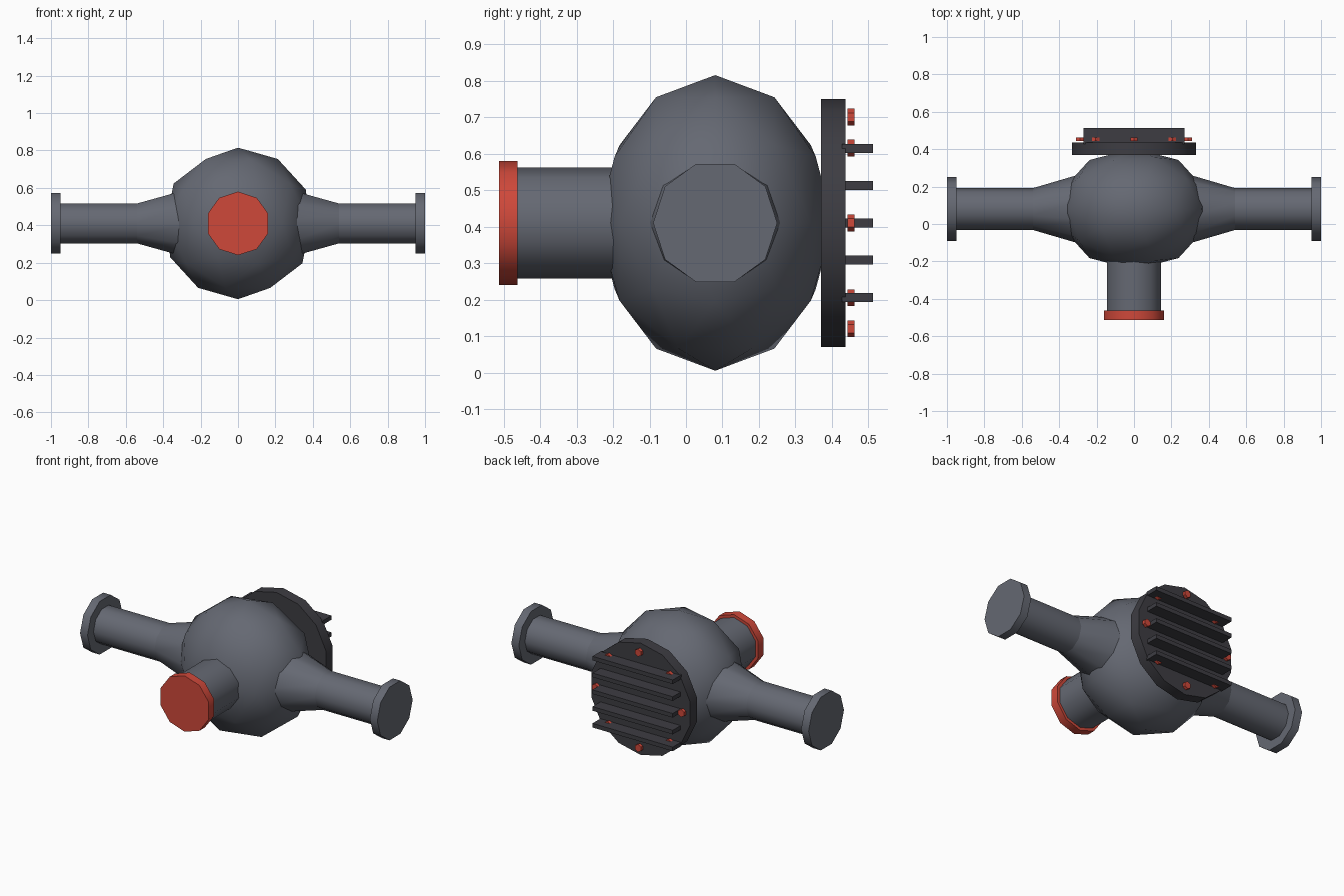
import bpy
from math import pi, sin, cos, radians

if "Cube" in bpy.data.objects:
    bpy.data.objects.remove(bpy.data.objects["Cube"])

CY, CZ = 0.08, 0.41  # housing centre


def material(name, rgb):
    m = bpy.data.materials.new(name)
    m.use_nodes = True
    m.diffuse_color = (*rgb, 1)
    m.node_tree.nodes["Principled BSDF"].inputs["Base Color"].default_value = (*rgb, 1)
    return m


GREY = material("housing grey", (0.13, 0.14, 0.17))
DARK = material("cover charcoal", (0.047, 0.046, 0.055))
RED = material("flange red", (0.62, 0.065, 0.042))


def finish(name, mat, smooth=True):
    ob = bpy.context.object
    ob.name = name
    ob.data.materials.append(mat)
    if smooth:
        bpy.ops.object.shade_smooth_by_angle(angle=radians(40))
    return ob


def along_x(name, side, x0, x1, r0, r1, mat):
    """Ten-sided tube or cone running outwards on one side."""
    bpy.ops.mesh.primitive_cone_add(
        vertices=10, radius1=r0, radius2=r1, depth=x1 - x0,
        location=(side * (x0 + x1) / 2, CY, CZ), rotation=(0, side * pi / 2, 0))
    finish(name, mat)


def along_y(name, sides, y0, y1, r, mat, x=0, z=CZ):
    """Cylinder running front to back."""
    bpy.ops.mesh.primitive_cylinder_add(
        vertices=sides, radius=r, depth=y1 - y0,
        location=(x, (y0 + y1) / 2, z), rotation=(pi / 2, 0, 0))
    finish(name, mat)


# Central housing
bpy.ops.mesh.primitive_ico_sphere_add(subdivisions=2, radius=0.405, location=(0, CY, CZ))
bpy.context.object.scale = (1, 0.8, 1)
bpy.ops.object.transform_apply(location=False, rotation=False, scale=True)
finish("housing", GREY)

# Axle tubes with tapered roots and end flanges
for side, label in ((1, "left"), (-1, "right")):
    along_x(label + "_taper", side, 0.24, 0.54, 0.2, 0.112, GREY)
    along_x(label + "_axle_tube", side, 0.54, 0.96, 0.112, 0.112, GREY)
    along_x(label + "_end_flange", side, 0.95, 1.0, 0.17, 0.17, GREY)

# Input neck at the front
along_y("input_neck", 10, -0.47, -0.1, 0.152, GREY)
along_y("input_flange", 10, -0.513, -0.462, 0.17, RED)

# Rear cover with cooling fins
along_y("rear_cover", 14, 0.37, 0.437, 0.34, DARK)
for i in range(-2, 3):
    bpy.ops.mesh.primitive_cube_add(size=1, location=(0, 0.47, CZ + i * 0.102))
    bpy.context.object.scale = (0.54, 0.086, 0.025)
    finish("cooling_fin", DARK, smooth=False)

# Ring of cover bolts
for i in range(8):
    a = i * pi / 4
    along_y("cover_bolt", 6, 0.443, 0.462, 0.023, RED,
            x=0.29 * cos(a), z=CZ + 0.29 * sin(a))
